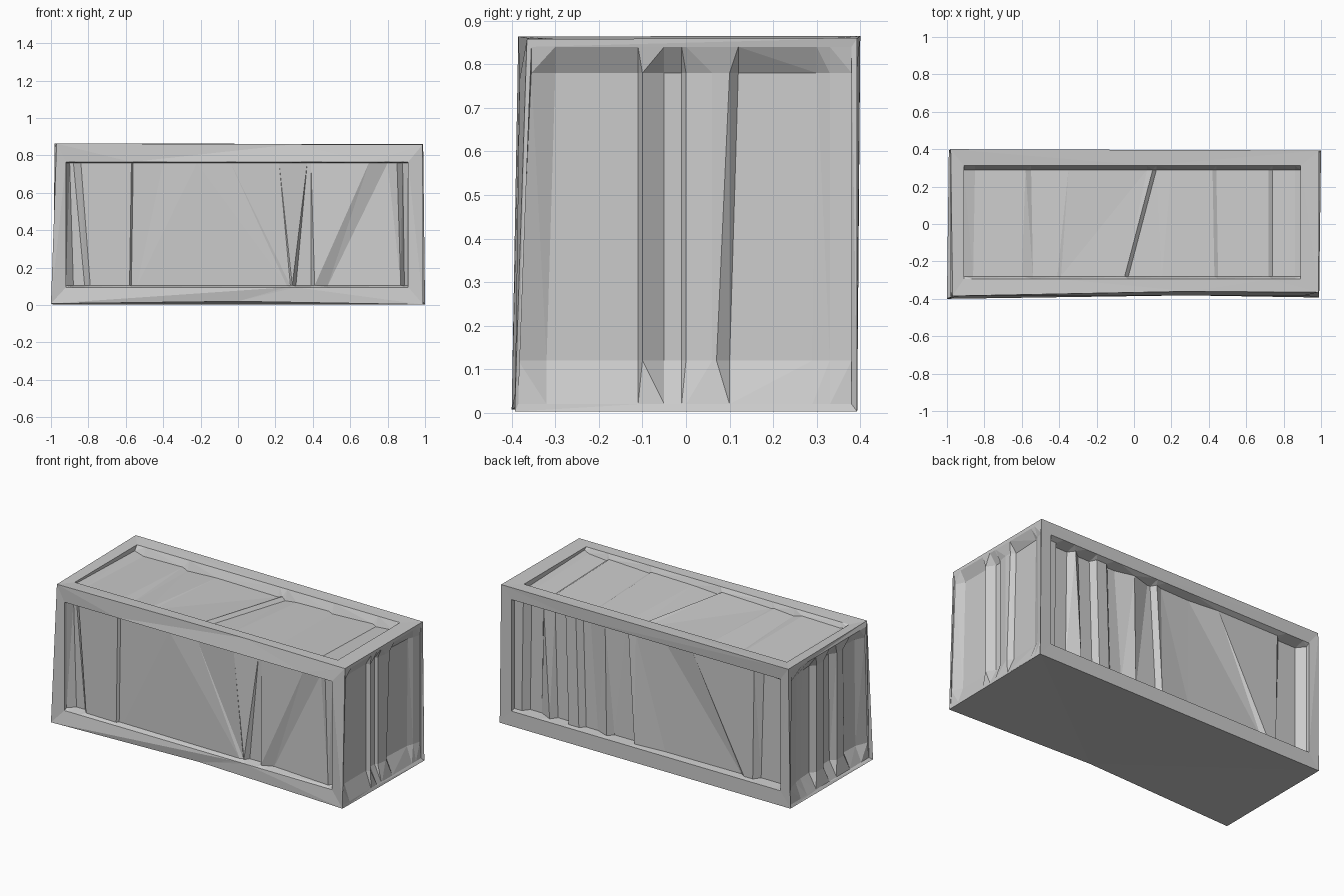
import bpy, bmesh
from mathutils import Vector

grey = bpy.data.materials.new("light grey steel")
grey.diffuse_color = (0.6, 0.6, 0.6, 1)

bm = bmesh.new()
cache = {}


def vert(p):
    key = tuple(round(c, 4) for c in p)
    if key not in cache:
        cache[key] = bm.verts.new(key)
    return cache[key]


def face(points):
    vs = []
    for p in points:
        v = vert(p)
        if v not in vs:
            vs.append(v)
    if len(vs) > 2:
        bm.faces.new(vs)


# Outer corners of the container, keyed by side signs
corner = {(sx, sy, sz): Vector((sx * 0.99, sy * 0.393, 0.003 if sz < 0 else 0.86))
          for sx in (-1, 1) for sy in (-1, 1) for sz in (-1, 1)}
corner[(-1, -1, 1)] = Vector((-0.97, -0.385, 0.864))
corner[(1, -1, 1)] = Vector((0.987, -0.365, 0.858))
corner[(-1, 1, 1)] = Vector((-0.98, 0.4, 0.865))
corner[(-1, -1, -1)] = Vector((-1, -0.4, 0.008))
corner[(1, 1, -1)].x = 1

# Slightly dented edges of the frame
dent = {
    frozenset([(-1, -1, -1), (1, -1, -1)]): (0.0, -0.376, 0.02),
    frozenset([(-1, -1, 1), (1, -1, 1)]): (0.3, -0.36, 0.86),
    frozenset([(-1, -1, -1), (-1, -1, 1)]): (-0.965, -0.38, 0.6),
    frozenset([(-1, 1, -1), (-1, 1, 1)]): (-0.98, 0.392, 0.4),
    frozenset([(1, 1, -1), (1, 1, 1)]): (0.985, 0.39, 0.5),
}


def edge(a, b):
    d = dent.get(frozenset([a, b]))
    return [corner[a]] + ([d] if d else []) + [corner[b]]


def side(keys, place, rim, panel, columns):
    """Frame ring, sloped recess walls and ribbed panel; column = (low u, high u, depth)."""
    low_rim = [place(a, rim[0], 0) for a, b, d in columns]
    high_rim = [place(b, rim[1], 0) for a, b, d in columns]
    low = [place(a, panel[0], d) for a, b, d in columns]
    high = [place(b, panel[1], d) for a, b, d in columns]
    bl, br, tr, tl = keys
    face(edge(bl, br) + low_rim[::-1])
    face(edge(br, tr) + [high_rim[-1], low_rim[-1]])
    face(edge(tr, tl) + high_rim)
    face(edge(tl, bl) + [low_rim[0], high_rim[0]])
    for i in range(len(columns) - 1):
        face([low_rim[i], low_rim[i + 1], low[i + 1], low[i]])
        face([low[i], low[i + 1], high[i + 1], high[i]])
        face([high[i], high[i + 1], high_rim[i + 1], high_rim[i]])
    for i in (0, -1):
        face([low_rim[i], low[i], high[i], high_rim[i]])


def ring(axis_keys):
    return [axis_keys(-1, -1), axis_keys(1, -1), axis_keys(1, 1), axis_keys(-1, 1)]


# Front long wall
side(ring(lambda a, b: (a, -1, b)), lambda u, v, d: (u, -0.382 + d, v), (0.095, 0.765), (0.105, 0.76), [
    (-0.92, -0.92, 0.02), (-0.88, -0.9, 0.06), (-0.82, -0.88, 0.06), (-0.79, -0.84, 0.025),
    (-0.58, -0.57, 0.02), (-0.57, -0.56, 0.035), (-0.54, -0.4, 0.035), (0.26, -0.22, 0.025),
    (0.28, -0.04, 0.035), (0.29, 0.22, 0.025), (0.31, 0.37, 0.055), (0.39, 0.39, 0.055),
    (0.41, 0.7, 0.02), (0.48, 0.8, 0.05), (0.87, 0.85, 0.02), (0.89, 0.88, 0.05),
    (0.91, 0.91, 0.025)])

# Back long wall
side(ring(lambda a, b: (a, 1, b)), lambda u, v, d: (u, 0.392 - d, v), (0.095, 0.785), (0.1, 0.77), [
    (-0.92, -0.92, 0.02), (-0.88, -0.88, 0.07), (-0.74, -0.76, 0.07), (-0.71, -0.72, 0.03),
    (-0.65, -0.3, 0.03), (-0.62, -0.1, 0.05), (-0.1, 0.1, 0.045), (0.1, 0.14, 0.03),
    (0.12, 0.16, 0.065), (0.26, 0.18, 0.065), (0.29, 0.3, 0.03), (0.37, 0.42, 0.06),
    (0.45, 0.47, 0.06), (0.48, 0.5, 0.03), (0.55, 0.57, 0.03), (0.57, 0.59, 0.07),
    (0.65, 0.67, 0.07), (0.68, 0.72, 0.03), (0.76, 0.75, 0.07), (0.84, 0.83, 0.07),
    (0.87, 0.86, 0.03), (0.92, 0.92, 0.03)])

# Right end wall: soft panels beside a broad central post
side(ring(lambda a, b: (1, a, b)), lambda u, v, d: (0.987 - d, u, v), (0.02, 0.84), (0.12, 0.78), [
    (-0.385, -0.355, 0.008), (-0.32, -0.3, 0.035), (-0.11, -0.11, 0.035), (-0.1, -0.1, 0.01),
    (-0.05, -0.05, 0.045), (-0.01, -0.01, 0.045), (0.0, 0.0, 0.03), (0.06, 0.06, 0.02),
    (0.07, 0.1, 0.02), (0.1, 0.12, 0.045), (0.29, 0.3, 0.035), (0.33, 0.33, 0.02),
    (0.38, 0.38, 0.008)])

# Left end wall
side(ring(lambda a, b: (-1, a, b)), lambda u, v, d: (-0.982 + d, u, v), (0.02, 0.84), (0.11, 0.77), [
    (-0.385, -0.36, 0.01), (-0.31, -0.3, 0.04), (-0.2, -0.2, 0.045), (-0.17, -0.16, 0.02),
    (-0.1, -0.1, 0.02), (-0.07, -0.06, 0.05), (0.0, 0.0, 0.05), (0.03, 0.03, 0.02),
    (0.1, 0.1, 0.02), (0.13, 0.13, 0.05), (0.22, 0.21, 0.045), (0.28, 0.27, 0.035),
    (0.38, 0.37, 0.008)])


# Roof, sunk deeper towards the back, with shallow cross ribs
def roof_place(u, v, d):
    return (u, v, 0.858 - d - (0.03 * (v + 0.28) if d else 0))


side(ring(lambda a, b: (a, b, 1)), roof_place, (-0.295, 0.312), (-0.28, 0.29), [
    (-0.91, -0.91, 0.012), (-0.86, -0.85, 0.03), (-0.6, -0.58, 0.025), (-0.54, -0.55, 0.04),
    (-0.41, -0.35, 0.03), (-0.39, 0.07, 0.035), (-0.05, 0.1, 0.025), (-0.03, 0.12, 0.045),
    (0.15, 0.2, 0.035), (0.43, 0.42, 0.03), (0.45, 0.44, 0.04), (0.72, 0.72, 0.028),
    (0.74, 0.74, 0.04), (0.86, 0.86, 0.03), (0.89, 0.89, 0.015)])

# Flat underside
k = ring(lambda a, b: (a, b, -1))
face([p for i in range(4) for p in edge(k[i], k[(i + 1) % 4])])

bmesh.ops.triangulate(bm, faces=bm.faces[:])
bmesh.ops.recalc_face_normals(bm, faces=bm.faces[:])
mesh = bpy.data.meshes.new("container_body")
bm.to_mesh(mesh)
bm.free()
mesh.materials.append(grey)
body = bpy.data.objects.new("container_body", mesh)
bpy.context.collection.objects.link(body)
